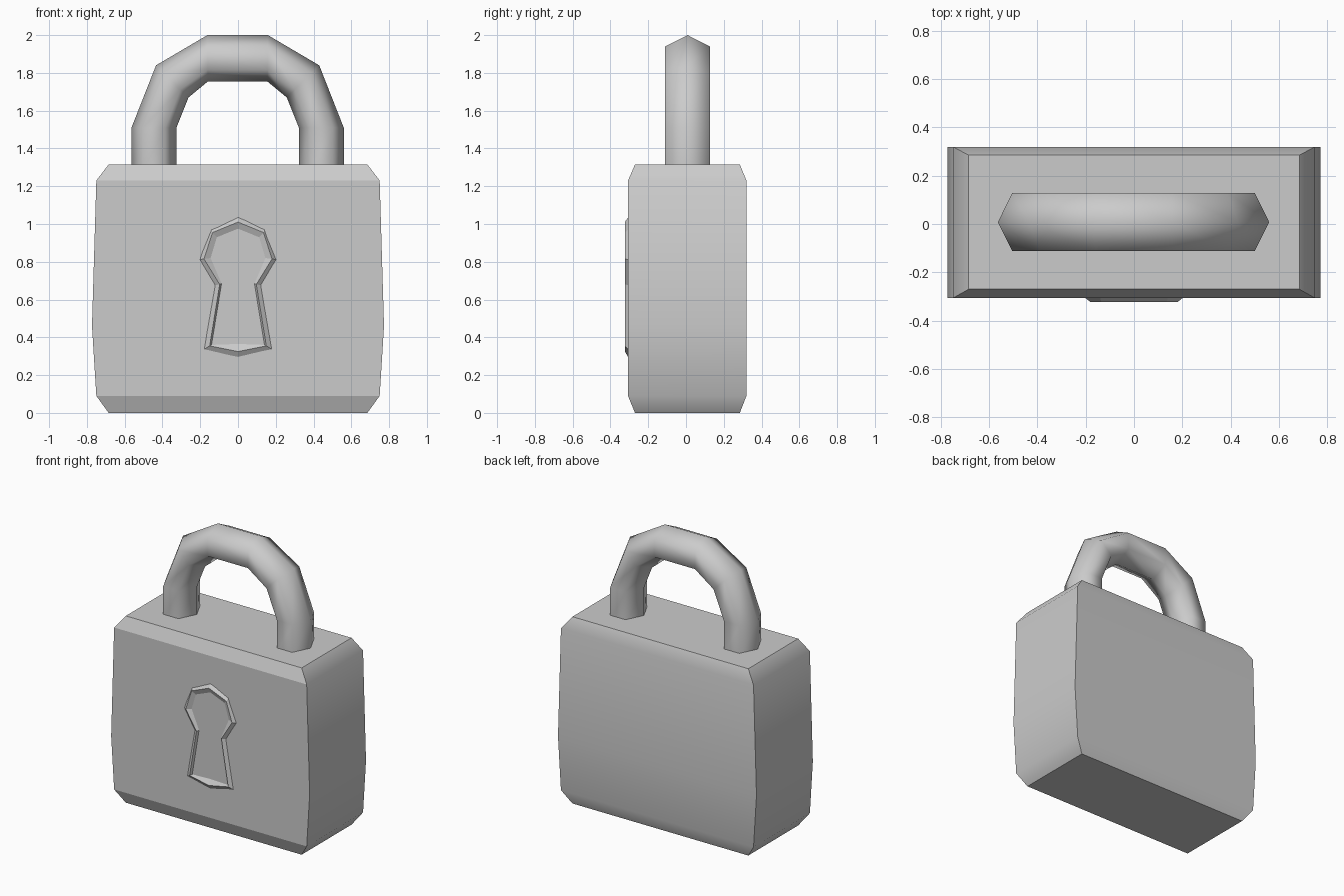
import bpy
import bmesh
import math

default = bpy.data.objects.get("Cube")
if default:
    bpy.data.objects.remove(default, do_unlink=True)

GREY = (0.6, 0.6, 0.6, 1.0)
metal = bpy.data.materials.new("grey metal")
metal.use_nodes = True
metal.diffuse_color = GREY
metal.node_tree.nodes["Principled BSDF"].inputs["Base Color"].default_value = GREY


def loft(name, rings, smooth_angle, sharp_rule=None):
    """Closed solid skinned through rings of equal point count."""
    bm = bmesh.new()
    loops = [[bm.verts.new(p) for p in ring] for ring in rings]
    n = len(loops[0])
    for a, b in zip(loops, loops[1:]):
        for i in range(n):
            j = (i + 1) % n
            bm.faces.new((a[i], a[j], b[j], b[i]))
    bm.faces.new(loops[0])
    bm.faces.new(loops[-1])
    bmesh.ops.recalc_face_normals(bm, faces=bm.faces)
    for face in bm.faces:
        face.smooth = smooth_angle > 0
    for edge in bm.edges:
        sharp = edge.calc_face_angle(0) > math.radians(smooth_angle)
        edge.smooth = not (sharp or (sharp_rule and sharp_rule(edge)))
    mesh = bpy.data.meshes.new(name)
    bm.to_mesh(mesh)
    bm.free()
    mesh.materials.append(metal)
    obj = bpy.data.objects.new(name, mesh)
    bpy.context.collection.objects.link(obj)
    return obj


# Lock body: bulging block with chamfered top and bottom
def body_ring(z, half_width, front, back):
    return [(-half_width, front, z), (half_width, front, z),
            (half_width, back, z), (-half_width, back, z)]


def front_crease(edge):
    a, b = (v.co for v in edge.verts)
    return a.y < 0 and b.y < 0 and abs(a.z - b.z) < 0.001


loft("lock_body", [
    body_ring(0.0, 0.685, -0.27, 0.285),
    body_ring(0.09, 0.75, -0.307, 0.32),
    body_ring(0.46, 0.773, -0.307, 0.32),
    body_ring(1.23, 0.75, -0.307, 0.32),
    body_ring(1.315, 0.685, -0.27, 0.285),
], 45, front_crease)

# Shackle: six-sided bar, each station given by its outer and inner point
half = [((0.562, 1.28), (0.324, 1.28)),
        ((0.562, 1.51), (0.324, 1.51)),
        ((0.432, 1.84), (0.26, 1.67)),
        ((0.16, 2.0), (0.157, 1.755))]
stations = half + [((-ox, oz), (-ix, iz)) for (ox, oz), (ix, iz) in reversed(half)]


def bar_ring(outer, inner):
    cx, cz = (outer[0] + inner[0]) / 2, (outer[1] + inner[1]) / 2
    dx, dz = outer[0] - cx, outer[1] - cz
    ring = []
    for k in range(6):
        a = k * math.pi / 3
        ring.append((cx + dx * math.cos(a) - 0.002,
                     0.008 + 0.139 * math.sin(a),
                     cz + dz * math.cos(a)))
    return ring


loft("shackle", [bar_ring(o, i) for o, i in stations], 70)


# Keyhole: raised rim with an inner slope down to a flat floor
def keyhole_ring(y, points):
    full = points + [(-x, z) for x, z in reversed(points[1:-1])]
    return [(x, y, z) for x, z in full]


loft("keyhole_rim", [
    keyhole_ring(-0.300, [(0, 1.045), (0.142, 0.975), (0.21, 0.81),
                          (0.13, 0.675), (0.19, 0.33), (0, 0.285)]),
    keyhole_ring(-0.324, [(0, 1.01), (0.135, 0.955), (0.18, 0.815),
                          (0.097, 0.68), (0.15, 0.355), (0, 0.325)]),
    keyhole_ring(-0.309, [(0, 0.975), (0.112, 0.93), (0.145, 0.82),
                          (0.087, 0.685), (0.14, 0.36), (0, 0.365)]),
], 0)
